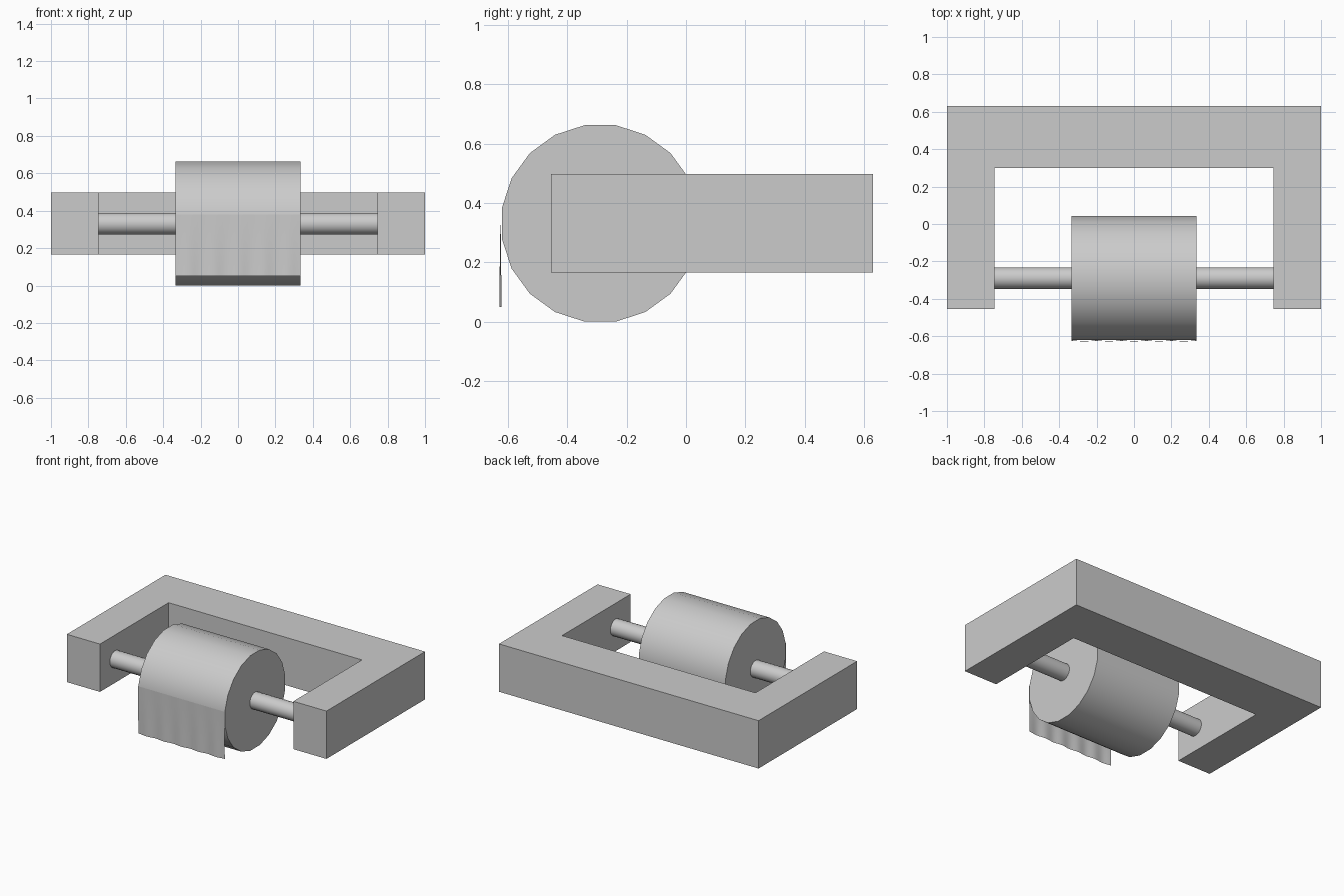
import bpy, bmesh
from math import pi, cos, sin
from mathutils import Matrix

if "Cube" in bpy.data.objects:
    bpy.data.objects.remove(bpy.data.objects["Cube"])

AXIS_Y, AXIS_Z = -0.289, 0.331


def finish(bm, name, smooth=False):
    bmesh.ops.recalc_face_normals(bm, faces=bm.faces[:])
    mesh = bpy.data.meshes.new(name)
    bm.to_mesh(mesh)
    bm.free()
    obj = bpy.data.objects.new(name, mesh)
    bpy.context.collection.objects.link(obj)
    if smooth:
        bpy.ops.object.select_all(action='DESELECT')
        obj.select_set(True)
        bpy.context.view_layer.objects.active = obj
        bpy.ops.object.shade_smooth_by_angle(angle=pi / 6)
    return obj


def x_cylinder(name, radius, length, sides=20):
    # Half-step turn puts flats at the top, bottom, front and back
    bm = bmesh.new()
    place = (Matrix.Translation((0, AXIS_Y, AXIS_Z))
             @ Matrix.Rotation(pi / 2, 4, 'Y') @ Matrix.Rotation(pi / sides, 4, 'Z'))
    bmesh.ops.create_cone(bm, cap_ends=True, segments=sides, radius1=radius,
                          radius2=radius, depth=length, matrix=place)
    return finish(bm, name, True)


# U-shaped wall bracket, extruded upward
half = [(0.745, 0.30), (0.745, -0.455), (1, -0.455), (1, 0.63)]
outline = half + [(-x, y) for x, y in reversed(half)]
bm = bmesh.new()
base = bm.faces.new([bm.verts.new((x, y, 0.165)) for x, y in outline])
top = bmesh.ops.extrude_face_region(bm, geom=[base])['geom']
bmesh.ops.translate(bm, vec=(0, 0, 0.333),
                    verts=[g for g in top if isinstance(g, bmesh.types.BMVert)])
finish(bm, "bracket")

# Spindle and paper roll
x_cylinder("spindle", 0.058, 1.49)
x_cylinder("paper_roll", 0.335, 0.667)

# Hanging sheet with a gently rippled lower end
bm = bmesh.new()
cols, rows = 40, 6
grid = []
for r in range(rows + 1):
    t = r / rows
    grid.append([bm.verts.new((-0.333 + 0.666 * c / cols,
                               -0.625 + 0.004 * t * cos(2 * pi * 5 * c / cols),
                               0.38 - 0.33 * t)) for c in range(cols + 1)])
for a, b in zip(grid, grid[1:]):
    for c in range(cols):
        bm.faces.new((a[c], b[c], b[c + 1], a[c + 1]))
finish(bm, "hanging_sheet", True)
